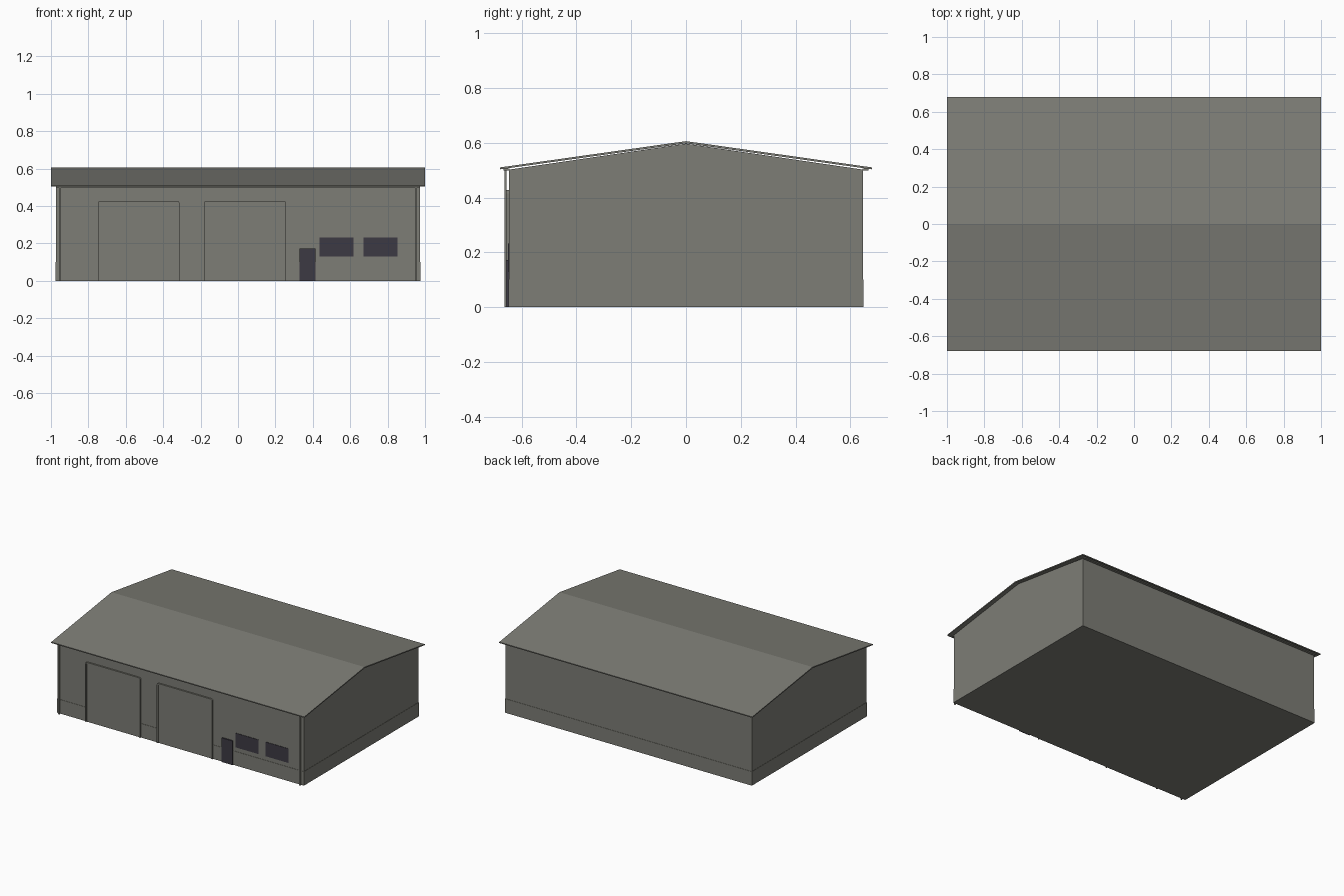
import bpy
import bmesh
import math

if "Cube" in bpy.data.objects:
    bpy.data.objects.remove(bpy.data.objects["Cube"])


def material(name, rgb):
    m = bpy.data.materials.new(name)
    m.diffuse_color = (*rgb, 1)
    m.use_nodes = True
    m.node_tree.nodes["Principled BSDF"].inputs["Base Color"].default_value = m.diffuse_color
    return m


GREY = material("warm grey", (0.205, 0.205, 0.180))
DARK = material("dark slate", (0.046, 0.042, 0.056))


def finish(name, bm, mat):
    bmesh.ops.recalc_face_normals(bm, faces=bm.faces)
    me = bpy.data.meshes.new(name)
    bm.to_mesh(me)
    bm.free()
    me.materials.append(mat)
    ob = bpy.data.objects.new(name, me)
    bpy.context.collection.objects.link(ob)
    return ob


def extrude(name, pts, vec, mat):
    """Closed 3D outline pushed along vec."""
    bm = bmesh.new()
    face = bm.faces.new([bm.verts.new(p) for p in pts])
    res = bmesh.ops.extrude_face_region(bm, geom=[face], use_keep_orig=True)
    moved = [g for g in res["geom"] if isinstance(g, bmesh.types.BMVert)]
    bmesh.ops.translate(bm, verts=moved, vec=vec)
    return finish(name, bm, mat)


def box(name, x0, x1, y0, y1, z0, z1, mat=GREY):
    pts = [(x0, y0, z0), (x1, y0, z0), (x1, y1, z0), (x0, y1, z0)]
    return extrude(name, pts, (0, 0, z1 - z0), mat)


# Gabled hall body
W, D = 0.973, 0.647
profile = [(-D, 0), (D, 0), (D, 0.502), (0, 0.597), (-D, 0.502)]
extrude("walls", [(-W, y, z) for y, z in profile], (2 * W, 0, 0), GREY)

# Low plinth, barely proud of the walls
box("plinth", -0.975, 0.975, -0.649, 0.649, 0, 0.10)

# Thin roof sheet over both slopes
roof = [(-0.68, 0.503), (0, 0.598), (0.68, 0.503),
        (0.68, 0.510), (0, 0.606), (-0.68, 0.510)]
extrude("roof", [(-1, y, z) for y, z in roof], (2, 0, 0), GREY)

# Eave boards
for side, label in ((-1, "front"), (1, "back")):
    ya, yb = sorted((side * 0.645, side * 0.666))
    box(label + "_eave_board", -W, W, ya, yb, 0.499, 0.506)

# Downpipes standing just off the front wall
for side in (-1, 1):
    x = side * 0.952
    box("downpipe", x - 0.005, x + 0.005, -0.663, -0.655, 0, 0.502)


# Vehicle doors: flat leaf plus raised frame with softened corners
def arch(x0, x1, top, r):
    pts = [(x0, 0)]
    for cx, start in ((x0 + r, 180), (x1 - r, 90)):
        for i in range(4):
            a = math.radians(start - 30 * i)
            pts.append((cx + r * math.cos(a), top - r + r * math.sin(a)))
    return pts + [(x1, 0)]


for x0, x1 in ((-0.748, -0.313), (-0.182, 0.257)):
    outer = arch(x0, x1, 0.427, 0.012)
    inner = arch(x0 + 0.009, x1 - 0.009, 0.418, 0.004)
    extrude("vehicle_door_frame", [(x, -0.658, z) for x, z in outer + inner[::-1]],
            (0, 0.014, 0), GREY)
    box("vehicle_door_leaf", x0 + 0.005, x1 - 0.005, -0.651, -0.644, 0, 0.42)

# Entrance door and windows
box("entrance_door", 0.33, 0.415, -0.656, -0.647, 0, 0.172, DARK)
for x0 in (0.435, 0.672):
    box("window", x0, x0 + 0.182, -0.650, -0.646, 0.13, 0.232, DARK)
